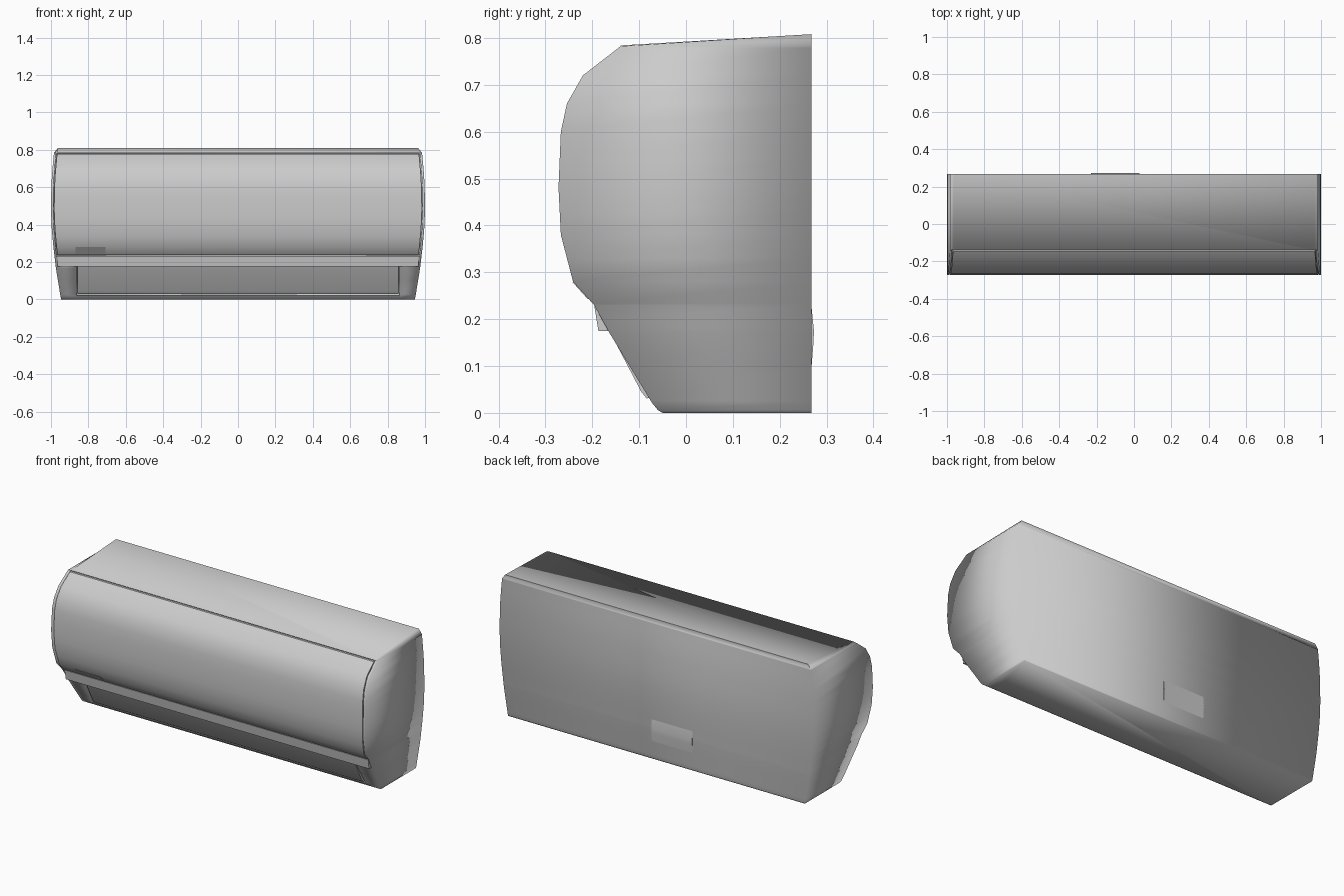
import bpy, bmesh, math

cube = bpy.data.objects.get("Cube")
if cube:
    bpy.data.objects.remove(cube)

white = bpy.data.materials.new("plastic_grey")
white.use_nodes = True
white.diffuse_color = (0.6, 0.6, 0.6, 1)
white.node_tree.nodes["Principled BSDF"].inputs["Base Color"].default_value = (0.6, 0.6, 0.6, 1)

BACK = 0.268
# Front outline and half width by height: (z, front y, half width)
OUTLINE = [(0, -0.05, 0.945), (0.006, -0.06, 0.947), (0.022, -0.073, 0.95),
           (0.17, -0.163, 0.974), (0.23, -0.196, 0.981), (0.28, -0.241, 0.987),
           (0.38, -0.267, 0.996), (0.48, -0.272, 1.0), (0.6, -0.267, 0.998),
           (0.66, -0.254, 0.995), (0.72, -0.22, 0.99), (0.782, -0.14, 0.984)]


def at(z):
    """Front y and half width at a height."""
    for (z0, y0, w0), (z1, y1, w1) in zip(OUTLINE, OUTLINE[1:]):
        if z <= z1:
            t = (z - z0) / (z1 - z0)
            return y0 + t * (y1 - y0), w0 + t * (w1 - w0)
    return OUTLINE[-1][1:]


def loft(name, rings, angle=35):
    """Skin a stack of closed rings and cap both ends."""
    bm = bmesh.new()
    rows = [[bm.verts.new(p) for p in ring] for ring in rings]
    n = len(rows[0])
    for a, b in zip(rows, rows[1:]):
        for i in range(n):
            j = (i + 1) % n
            bm.faces.new((a[i], a[j], b[j], b[i]))
    bm.faces.new(rows[0][::-1])
    bm.faces.new(rows[-1])
    bmesh.ops.recalc_face_normals(bm, faces=bm.faces)
    mesh = bpy.data.meshes.new(name)
    bm.to_mesh(mesh)
    bm.free()
    mesh.materials.append(white)
    ob = bpy.data.objects.new(name, mesh)
    bpy.context.collection.objects.link(ob)
    bpy.ops.object.select_all(action='DESELECT')
    ob.select_set(True)
    bpy.context.view_layer.objects.active = ob
    bpy.ops.object.shade_smooth_by_angle(angle=math.radians(angle))
    return ob


def casing_ring(z):
    y, w = at(z)
    inner, depth = w - 0.012, 0
    if z < 0.2:
        inner = 0.864
        depth = 0.02 if z > 0.025 else 0
    elif 0.23 < z < 0.78:
        depth = 0.012
    half = [(w, y), (inner, y), (inner - 0.001, y + depth)]
    ring = [(-x, v, z) for x, v in half] + [(x, v, z) for x, v in half[::-1]]
    return ring + [(w, BACK, z), (-w, BACK, z)]


# Casing with recesses for the front panel and the air outlet
levels = sorted([p[0] for p in OUTLINE] + [0.026, 0.1, 0.18, 0.201, 0.232, 0.33, 0.43, 0.54, 0.779])
rings = [casing_ring(z) for z in levels]
top = [(x * 0.98, y, 0.808 if y > 0.2 else 0.784) for x, y, z in rings[-1]]
loft("casing", rings + [top], 91)


def panel_ring(z, margin, proud, thick):
    y, w = at(z)
    x, y = w - margin, y - proud
    return [(-x, y, z), (x, y, z), (x, y + thick, z), (-x, y + thick, z)]


# Curved front panel
steps = [0.236] + [z for z in levels if 0.24 < z < 0.77] + [0.777]
loft("front_panel", [panel_ring(z, 0.017, 0, 0.014) for z in steps])

# Lip above the air outlet
lip = [(-0.196, 0.231), (-0.187, 0.175), (-0.15, 0.175), (-0.17, 0.231)]
loft("outlet_lip", [[(x, y, z) for y, z in lip] for x in (-0.966, 0.966)], 20)

# Louver flap closing the air outlet
flap = [(-0.165, 0.178), (-0.096, 0.046), (-0.084, 0.031), (-0.07, 0.033), (-0.14, 0.178)]
loft("louver", [[(x, y, z) for y, z in flap] for x in (-0.857, 0.857)])

# Small display plate low on the front panel
loft("display_plate", [[(x, at(z)[0] - 0.002 + d, z) for x, d in
                        ((-0.868, 0), (-0.708, 0), (-0.708, 0.006), (-0.868, 0.006))]
                       for z in (0.243, 0.279)])

# Shallow bulge on the back
bulge = [(BACK, 0.1), (BACK + 0.004, 0.15), (BACK + 0.005, 0.175), (BACK, 0.225)]
loft("back_bulge", [[(x, y, z) for y, z in bulge] for x in (-0.23, 0.03)])
